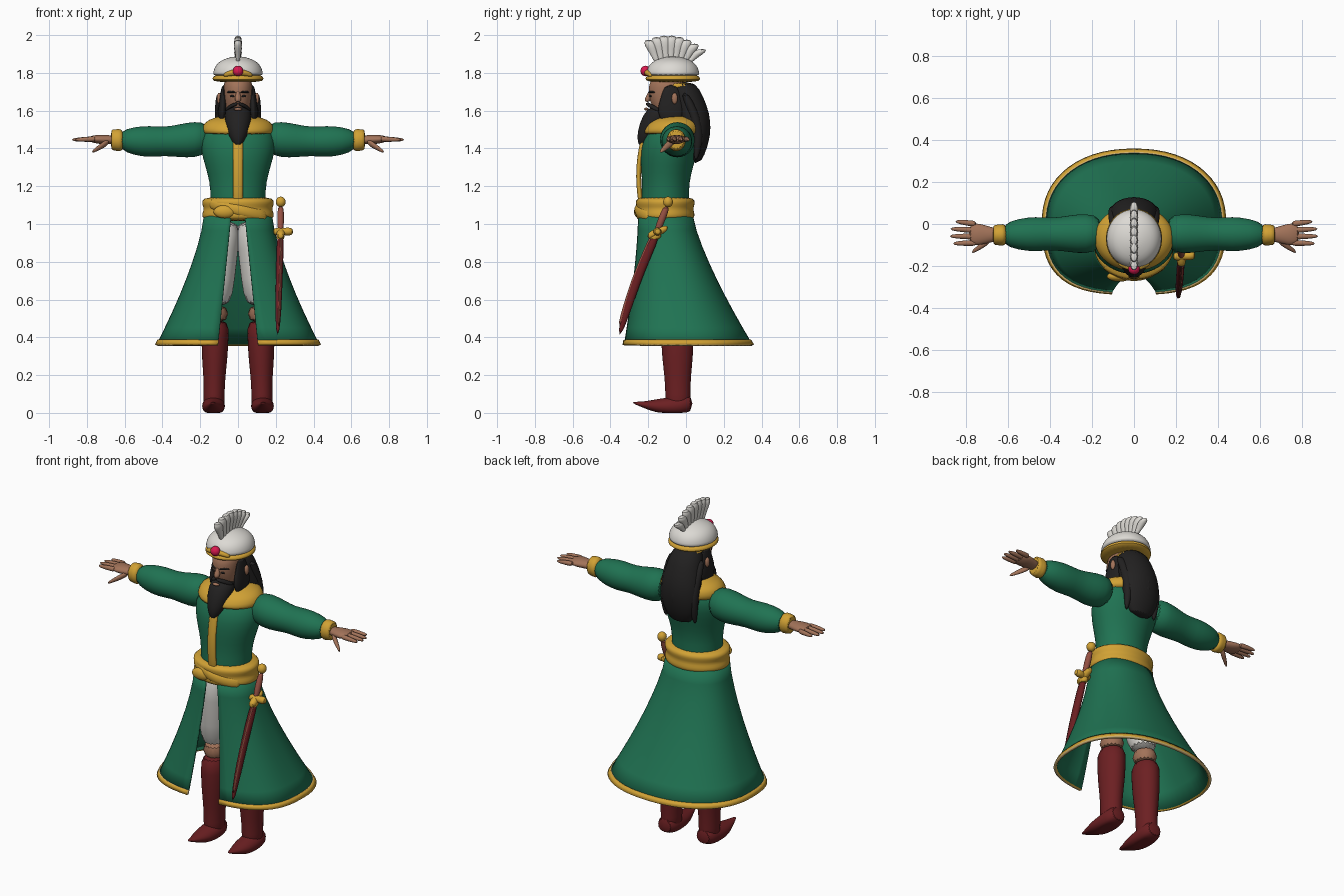
import bpy, bmesh
from math import acos, copysign, cos, pi, radians, sin
from mathutils import Matrix, Vector

default_cube = bpy.data.objects.get("Cube")
if default_cube:
    bpy.data.objects.remove(default_cube)


def material(name, red, green, blue):
    mat = bpy.data.materials.new(name)
    mat.use_nodes = True
    colour = (red, green, blue, 1)
    mat.diffuse_color = colour
    mat.node_tree.nodes["Principled BSDF"].inputs["Base Color"].default_value = colour
    return mat


GREEN = material("robe_green", .014, .17, .085)
GOLD = material("gold", .64, .36, .035)
PALE = material("pale_gold", .7, .5, .2)
WHITE = material("cloth_white", .72, .7, .66)
RED = material("boot_red", .15, .014, .016)
SKIN = material("skin", .36, .17, .1)
BLACK = material("hair_black", .016, .015, .015)
CRIMSON = material("gem_crimson", .7, .01, .08)
BROWN = material("scabbard_brown", .3, .08, .055)
parts = []


def add_object(name, bm, *mats):
    bmesh.ops.recalc_face_normals(bm, faces=bm.faces)
    mesh = bpy.data.meshes.new(name)
    bm.to_mesh(mesh)
    bm.free()
    for mat in mats:
        mesh.materials.append(mat)
    ob = bpy.data.objects.new(name, mesh)
    bpy.context.collection.objects.link(ob)
    parts.append(ob)
    return ob


def bridge(bm, lower, upper, closed):
    """Join two rows of vertices with quads."""
    count = len(lower)
    for i in range(count if closed else count - 1):
        j = (i + 1) % count
        bm.faces.new((lower[i], lower[j], upper[j], upper[i]))


def loft(name, mat, start, end, radii, flat=1, flat_end=None, bow=(0, 0, 0),
         axis="z", sides=16, mirror=1):
    """Evenly spaced elliptical rings from start to end along a bowed path.
    flat is the second radius relative to the first, blending to flat_end."""
    bm = bmesh.new()
    start, end, bow = Vector(start), Vector(end), Vector(bow)
    flat_end = flat if flat_end is None else flat_end
    rings = []
    for k, radius in enumerate(radii):
        t = k / (len(radii) - 1)
        centre = start.lerp(end, t) + bow * sin(pi * t)
        second = radius * (flat + (flat_end - flat) * t)
        ring = []
        for i in range(sides):
            a = radius * cos(2 * pi * i / sides)
            b = second * sin(2 * pi * i / sides)
            point = centre + Vector({"z": (a, b, 0), "x": (0, a, b), "y": (a, 0, b)}[axis])
            ring.append(bm.verts.new((mirror * point.x, point.y, max(point.z, 0))))
        rings.append(ring)
    for lower, upper in zip(rings, rings[1:]):
        bridge(bm, lower, upper, True)
    bm.faces.new(rings[0])
    bm.faces.new(rings[-1])
    subdivision = add_object(name, bm, mat).modifiers.new("smooth", "SUBSURF")
    subdivision.levels = subdivision.render_levels = 1


def ball(name, mat, centre, radii, mirror=1):
    """Ellipsoid for small rounded details."""
    bm = bmesh.new()
    x, y, z = centre
    place = Matrix.Translation((mirror * x, y, z)) @ Matrix.Diagonal((*radii, 1))
    bmesh.ops.create_uvsphere(bm, u_segments=16, v_segments=10, radius=1, matrix=place)
    add_object(name, bm, mat)


def skirt(name, levels, thickness, grow, *mats):
    """Open flared cloth; each level runs from 0 at the waist to 1 at the hem."""
    bm = bmesh.new()
    rows, steps = [], 56
    for t in levels:
        width = .175 + .25 * t ** 1.4 + grow
        front = -.25 - .075 * t ** 1.5 - grow
        back = .03 + .315 * t ** 1.3 + grow
        gap = .035 + .07 * t
        middle, depth = (back + front) / 2, (back - front) / 2
        front_power = 2.3 + .6 * t
        first = acos((gap / width) ** (front_power / 2))
        row = []
        for i in range(steps + 1):
            angle = (pi + 2 * first) * i / steps - first
            c, s = cos(angle), sin(angle)
            power = 2 / (front_power if s < 0 else 2.2)
            row.append(bm.verts.new((copysign(abs(c) ** power, c) * width,
                                     copysign(abs(s) ** power, s) * depth + middle,
                                     1.05 - .685 * t)))
        rows.append(row)
    for upper, lower in zip(rows, rows[1:]):
        bridge(bm, upper, lower, False)
    cloth = add_object(name, bm, *mats).modifiers.new("cloth", "SOLIDIFY")
    cloth.thickness, cloth.offset = thickness, 0
    cloth.material_offset_rim = len(mats) - 1


# Robe: open skirt with hem, torso, collar and front band
skirt("robe_skirt", [i / 8 for i in range(9)], .01, 0, GREEN)
skirt("hem_trim", [.97, 1.01], .016, .004, GOLD, PALE)
loft("robe_torso", GREEN, (0, -.11, 1.05), (0, -.05, 1.57),
     [.15, .145, .15, .175, .2, .2, .09], flat=.9, flat_end=.7, bow=(0, -.02, 0), sides=28)
loft("collar", GOLD, (0, -.075, 1.465), (0, -.05, 1.58),
     [.185, .192, .187, .165, .07], flat=.85, flat_end=.75, sides=28)
loft("front_band", GOLD, (0, -.238, 1.1), (0, -.22, 1.48), [.027] * 6, flat=.5, bow=(0, -.022, 0))

# Sash with a wrapped fold and knot
loft("sash", GOLD, (0, -.11, 1.015), (0, -.11, 1.145),
     [.176, .19, .19, .18, .19, .192, .174], flat=.82, sides=32)
loft("sash_fold", GOLD, (-.16, -.19, 1.11), (.16, -.19, 1.04), [.02] * 5,
     flat=1.6, bow=(0, -.07, 0), axis="x")
ball("sash_knot", GOLD, (-.07, -.25, 1.065), (.06, .025, .035))

for side, m in (("left", 1), ("right", -1)):
    # Arms and hands
    loft(side + "_sleeve", GREEN, (.15, -.045, 1.455), (.63, -.05, 1.443),
         [.08, .098, .088, .076, .085, .076, .05], bow=(0, 0, -.012), axis="x", sides=20, mirror=m)
    loft(side + "_cuff", GOLD, (.605, -.052, 1.443), (.675, -.052, 1.446),
         [.045, .055, .048, .052], flat=1.15, axis="x", mirror=m)
    loft(side + "_palm", SKIN, (.64, -.052, 1.445), (.79, -.048, 1.45),
         [.03, .038, .055, .052], flat=.8, flat_end=.3, axis="x", mirror=m)
    for k in range(4):
        root, tip, reach = -.03 * k, .012 - .035 * k, .882 - .01 * (k - 1.7) ** 2
        loft(f"{side}_finger_{k + 1}", SKIN, (.75, root, 1.45), (reach, tip, 1.446),
             [.016, .015, .013, .007], axis="x", sides=8, mirror=m)
    loft(side + "_thumb", SKIN, (.68, -.07, 1.44), (.775, -.136, 1.38),
         [.018, .02, .015, .008], axis="x", sides=8, mirror=m)

    # Legs and curled boots
    loft(side + "_trouser", WHITE, (.115, -.05, .55), (.07, -.1, 1.03),
         [.077, .086, .088, .09], flat=1.15, mirror=m)
    loft(side + "_knee", SKIN, (.117, -.047, .47), (.117, -.05, .58), [.067, .071], flat=1.1, mirror=m)
    loft(side + "_boot_shaft", RED, (.128, -.042, 0), (.12, -.047, .5),
         [.06, .055, .06, .07, .073, .074], flat=1.2, mirror=m)
    loft(side + "_boot_foot", RED, (.128, .036, .05), (.133, -.285, .055),
         [.05, .062, .062, .056, .03, .007], flat_end=.5, bow=(0, 0, -.02), axis="y", mirror=m)

    # Face and hair at the sides
    loft(side + "_eyebrow", BLACK, (.01, -.196, 1.695), (.06, -.165, 1.697), [.007, .01, .007],
         flat=.7, bow=(0, -.006, .006), axis="x", sides=8, mirror=m)
    ball(side + "_eye", BLACK, (.03, -.188, 1.677), (.012, .007, .006), m)
    ball(side + "_ear", SKIN, (.1, -.06, 1.665), (.012, .016, .03), m)
    loft(side + "_moustache", BLACK, (0, -.207, 1.637), (.07, -.14, 1.6), [.01, .015, .015, .01],
         flat=.8, bow=(0, -.015, .008), axis="x", sides=8, mirror=m)
    loft(side + "_sideburn", BLACK, (.075, -.08, 1.74), (.085, -.08, 1.52),
         [.012, .018, .027, .012], flat=3, mirror=m)

# Head, beard and long hair
loft("head", SKIN, (0, -.06, 1.52), (0, -.085, 1.79), [.058, .06, .07, .077, .074],
     flat=1.1, flat_end=1.3, bow=(0, -.04, 0), sides=20)
loft("nose", SKIN, (0, -.19, 1.705), (0, -.205, 1.645), [.009, .012, .02, .014], sides=10)
ball("mouth", SKIN, (0, -.21, 1.608), (.022, .012, .008))
loft("beard", BLACK, (0, -.12, 1.63), (0, -.235, 1.41), [.062, .074, .066, .05, .015], flat=1.1)
loft("hair", BLACK, (0, -.03, 1.76), (0, .05, 1.32), [.08, .098, .118, .122, .11, .065],
     flat_end=.45, bow=(0, .035, 0), sides=20)
for k in range(5):
    x = .048 * (k - 2)
    loft(f"hair_lock_{k + 1}", BLACK, (x, .02 - abs(x) / 3, 1.7), (x, .05, 1.33),
         [.022, .03, .03, .026, .008], bow=(0, .075 - abs(x) / 3, 0), sides=8)

# Turban with gold brim, gem and fan plume
loft("turban_band", GOLD, (0, -.03, 1.705), (0, -.05, 1.755), [.08, .088], flat=1.1, sides=28)
loft("turban_brim", GOLD, (0, -.07, 1.75), (0, -.07, 1.795), [.122, .138, .134, .11],
     flat=1.07, sides=28)
loft("turban_dome", WHITE, (0, -.07, 1.78), (0, -.07, 1.888),
     [.133 * (1 - (i / 6.1) ** 2.5) ** .5 for i in range(7)], flat=1.07, sides=28)
loft("brim_crest", GOLD, (-.08, -.185, 1.787), (.08, -.185, 1.787), [.012, .015, .02, .015, .012],
     bow=(0, -.025, .018), axis="x", sides=10)
ball("gem", CRIMSON, (0, -.215, 1.81), (.028, .026, .028))
feathers = 8
for k in range(feathers):
    t = k / (feathers - 1)
    loft(f"plume_feather_{k + 1}", WHITE, (0, .16 * t - .15, 1.85),
         (0, .285 * t - .198, 1.977 + .13 * t - .18 * t * t),
         [.01, .013, .017, .024, .018], flat=1.5, sides=10)

# Sword at the left hip
throat, tip, curve = Vector((.225, -.155, .955)), Vector((.21, -.352, .41)), (0, -.015, 0)
loft("scabbard", RED, throat, tip, [.019, .019, .018, .017, .008], flat=1.4, bow=curve)
ridge = Vector((.004, -.017, 0))
loft("scabbard_ridge", BROWN, throat + ridge, throat.lerp(tip, .92) + ridge, [.007] * 5,
     flat=1.8, bow=curve, sides=8)
loft("scabbard_throat", GOLD, throat.lerp(tip, .08), throat, [.022, .026], flat=1.35)
loft("sword_grip", BROWN, throat, (.226, -.1, 1.1), [.016, .019, .016], flat=1.15)
ball("sword_pommel", GOLD, (.226, -.095, 1.117), (.026, .026, .028))
loft("sword_guard", GOLD, (.226, -.205, .935), (.226, -.095, .98), [.016, .022, .024, .02, .014],
     axis="y")
loft("sword_crossbar", GOLD, (.185, -.155, .96), (.293, -.15, .96), [.016, .023, .017, .024, .016],
     axis="x")

# Smooth shading that keeps strong creases
bpy.ops.object.select_all(action="DESELECT")
for ob in parts:
    ob.select_set(True)
bpy.context.view_layer.objects.active = parts[0]
bpy.ops.object.shade_smooth_by_angle(angle=radians(60))
